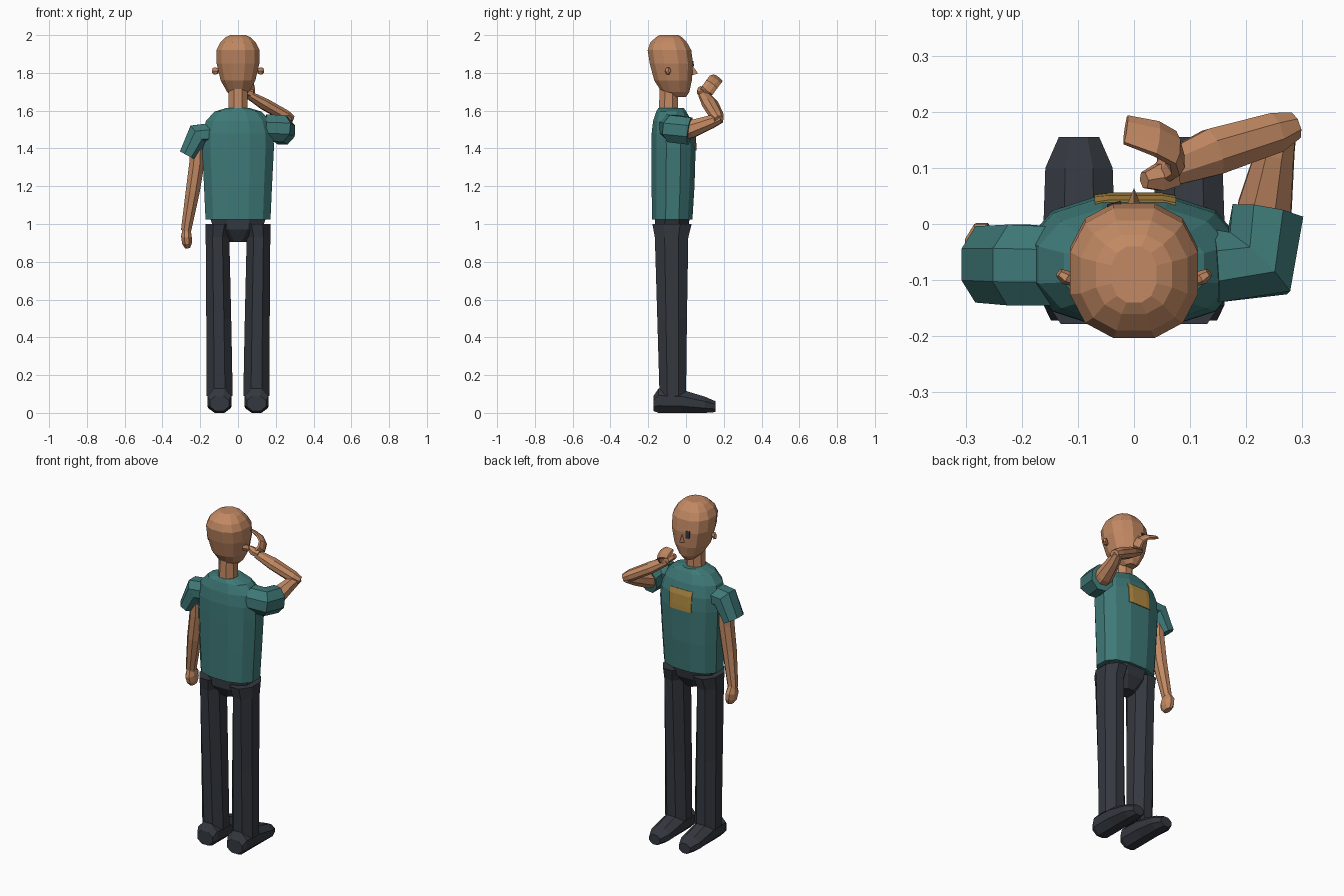
import bpy, bmesh, math
from mathutils import Vector
from mathutils.bvhtree import BVHTree

if "Cube" in bpy.data.objects:
    bpy.data.objects.remove(bpy.data.objects["Cube"])


def material(name, rgb):
    m = bpy.data.materials.new(name)
    m.diffuse_color = (*rgb, 1)
    m.use_nodes = True
    m.node_tree.nodes["Principled BSDF"].inputs["Base Color"].default_value = m.diffuse_color
    return m


SKIN = material("skin", (0.54, 0.25, 0.125))
SHIRT = material("teal_shirt", (0.048, 0.19, 0.185))
DARK = material("dark_trousers", (0.034, 0.040, 0.050))
BADGE = material("ochre_badge", (0.43, 0.25, 0.055))


def build(name, mat, verts, faces):
    bm = bmesh.new()
    vs = [bm.verts.new(v) for v in verts]
    for f in faces:
        bm.faces.new([vs[i] for i in f])
    bmesh.ops.recalc_face_normals(bm, faces=bm.faces)
    me = bpy.data.meshes.new(name)
    bm.to_mesh(me)
    bm.free()
    me.materials.append(mat)
    ob = bpy.data.objects.new(name, me)
    bpy.context.collection.objects.link(ob)
    return ob


def ring(c, u, v, n, p=1.0):
    """Flat-sided oval around c whose flats touch the half extents u and v."""
    out = []
    k = math.cos(math.pi / n)
    for i in range(n):
        a = 2 * math.pi * (i + 0.5) / n
        x, y = math.cos(a) / k, math.sin(a) / k
        out.append(c + u * math.copysign(abs(x) ** p, x) + v * math.copysign(abs(y) ** p, y))
    return out


def loft(name, mat, rings):
    n = len(rings[0])
    faces = [list(range(n)), [len(rings) * n - n + i for i in range(n)]]
    for r in range(len(rings) - 1):
        for i in range(n):
            j = (i + 1) % n
            faces.append([r * n + i, r * n + j, r * n + n + j, r * n + n + i])
    return build(name, mat, [v for r in rings for v in r], faces)


def stack(name, mat, rows, n, p=1.0):
    """Rows of z, x range, y range."""
    return loft(name, mat, [ring(Vector(((x0 + x1) / 2, (y0 + y1) / 2, z)),
                                 Vector(((x1 - x0) / 2, 0, 0)),
                                 Vector((0, (y1 - y0) / 2, 0)), n, p)
                            for z, x0, x1, y0, y1 in rows])


def sym(rows):
    return [(z, -w, w, y0, y1) for z, w, y0, y1 in rows]


def tube(name, mat, pts, side, n=8):
    """Points of x, y, z, half width along side, half thickness across it."""
    P = [Vector(q[:3]) for q in pts]
    rings = []
    for i, q in enumerate(pts):
        a, b = P[max(i - 1, 0)], P[min(i + 1, len(P) - 1)]
        t = (b - a).normalized()
        v = Vector(side)
        v = (v - t * v.dot(t)).normalized()
        rings.append(ring(P[i], v * q[3], v.cross(t) * q[4], n))
    return loft(name, mat, rings)


def patch(name, mat, target, x0, x1, z0, z1, nx, nz):
    """Thin plate laid on the +y side of the target."""
    me = target.data
    tree = BVHTree.FromPolygons([v.co for v in me.vertices], [list(p.vertices) for p in me.polygons])
    verts = []
    for j in range(nz + 1):
        for i in range(nx + 1):
            o = Vector((x0 + (x1 - x0) * i / nx, 1, z0 + (z1 - z0) * j / nz))
            verts.append(tree.ray_cast(o, Vector((0, -1, 0)))[0] + Vector((0, 0.005, 0)))
    w = nx + 1
    faces = [[j * w + i + 1, j * w + i, j * w + w + i, j * w + w + i + 1]
             for j in range(nz) for i in range(nx)]
    ob = build(name, mat, verts, faces)
    if ob.data.polygons[0].normal.y < 0:
        ob.data.flip_normals()
    mod = ob.modifiers.new("thickness", "SOLIDIFY")
    mod.thickness = 0.007
    return ob


# head, neck, nose and ears
head = stack("head", SKIN, sym([
    (1.672, .03, -.07, .0), (1.70, .058, -.13, .018), (1.76, .092, -.168, .031),
    (1.85, .113, -.192, .037), (1.92, .114, -.203, .028), (1.96, .095, -.190, .006),
    (1.988, .068, -.160, -.02), (2.0, .04, -.14, -.04)]), 12, 0.85)
stack("neck", SKIN, sym([(1.58, .052, -.145, -.04), (1.74, .048, -.138, -.045)]), 8)
build("nose", SKIN, [(0, .033, 1.84), (-.013, .032, 1.787), (.013, .032, 1.787), (0, .064, 1.797)],
      [(0, 1, 2), (0, 1, 3), (1, 2, 3), (0, 2, 3)])
for s, side in ((-1, "left"), (1, "right")):
    tube(side + "_ear", SKIN, [(s * .105, -.103, 1.808, .012, .008), (s * .122, -.095, 1.81, .02, .011),
                               (s * .134, -.087, 1.813, .012, .007)], (0, 0, 1), 6)
patch("eye", DARK, head, -.048, -.024, 1.818, 1.862, 1, 2)

# shirt body with chest badge
torso = stack("shirt_body", SHIRT, sym([
    (1.025, .172, -.180, .034), (1.2, .18, -.182, .045), (1.4, .190, -.183, .051),
    (1.48, .188, -.182, .046), (1.545, .170, -.174, .028), (1.595, .125, -.158, .002),
    (1.615, .058, -.146, -.012)]), 12, 0.85)
patch("chest_badge", BADGE, torso, -.07, .075, 1.39, 1.51, 6, 4)

# hips, legs and shoes
stack("hips", DARK, sym([(.905, .045, -.125, -.03), (.97, .125, -.165, .01), (1.035, .15, -.165, .02)]), 8)
for s, side in ((-1, "left"), (1, "right")):
    rows = [(.09, .028, .166, -.14, .0), (.5, .036, .168, -.152, .005),
            (.93, .046, .171, -.165, .012), (1.0, .03, .172, -.178, .03)]
    stack(side + "_leg", DARK, [(z, min(s * a, s * b), max(s * a, s * b), c, d)
                                for z, a, b, c, d in rows], 8)
    loft(side + "_shoe", DARK, [
        ring(Vector((s * .098, y, (z0 + z1) / 2)), Vector((w, 0, 0)), Vector((0, 0, (z1 - z0) / 2)), 8)
        for y, w, z0, z1 in [(-.172, .05, .01, .09), (-.145, .063, 0, .13), (-.02, .064, 0, .122),
                             (.1, .06, 0, .086), (.155, .036, .004, .062)]])

# lowered arm
tube("left_sleeve", SHIRT, [(-.14, -.075, 1.475, .07, .06), (-.207, -.073, 1.472, .072, .066),
                            (-.265, -.072, 1.362, .068, .048)], (0, 1, 0))
tube("left_arm", SKIN, [(-.215, -.072, 1.42, .045, .04), (-.218, -.07, 1.32, .045, .04),
                        (-.24, -.067, 1.17, .04, .037), (-.275, -.05, .965, .027, .027)], (0, 1, 0))
tube("left_hand", SKIN, [(-.273, -.05, .975, .026, .02), (-.273, -.045, .935, .045, .028),
                         (-.270, -.04, .9, .042, .026), (-.267, -.036, .875, .026, .014)], (0, 1, 0))

# raised arm
tube("right_sleeve", SHIRT, [(.145, -.075, 1.51, .07, .065), (.222, -.07, 1.505, .072, .075),
                             (.238, .02, 1.492, .072, .064)], (0, 0, 1))
tube("right_upper_arm", SKIN, [(.225, -.02, 1.49, .045, .05), (.233, .03, 1.503, .046, .048),
                               (.252, .13, 1.54, .035, .034), (.267, .185, 1.56, .024, .024)], (0, 0, 1))
tube("right_forearm", SKIN, [(.285, .175, 1.553, .024, .022), (.25, .162, 1.573, .036, .03),
                             (.14, .128, 1.635, .042, .03), (.055, .095, 1.685, .03, .02)], (-.3, 1, 0))

# cupped hand with fingers curling over and a thumb
tube("right_fingers", SKIN, [(.05, .093, 1.69, .026, .015), (.073, .115, 1.71, .036, .018),
                             (.07, .135, 1.738, .036, .014), (.04, .152, 1.76, .036, .012),
                             (-.015, .168, 1.772, .03, .008)], (0, .8, -.55))
tube("right_thumb", SKIN, [(.075, .09, 1.69, .022, .018), (.045, .083, 1.70, .024, .02),
                           (.018, .078, 1.718, .014, .012)], (0, 1, 0), 6)
